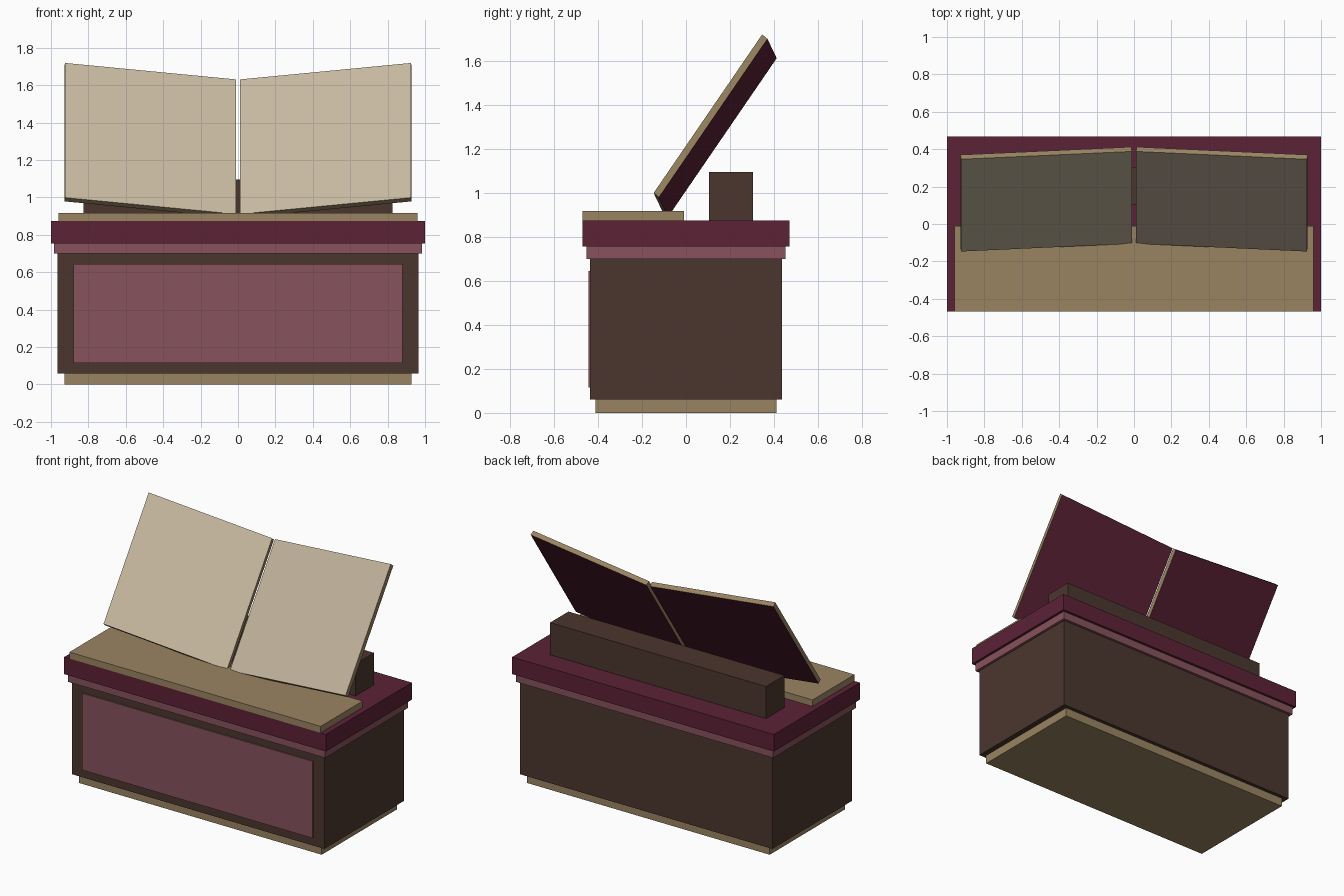
import bpy
import bmesh
from mathutils import Vector

cube = bpy.data.objects.get("Cube")
if cube:
    bpy.data.objects.remove(cube, do_unlink=True)


def material(name, hex_code):
    """Flat material from an sRGB hex code, stored as linear values."""
    srgb = [c / 255 for c in bytes.fromhex(hex_code)]
    lin = [c / 12.92 if c < 0.04 else ((c + 0.055) / 1.055) ** 2.4 for c in srgb]
    mat = bpy.data.materials.new(name)
    mat.use_nodes = True
    mat.diffuse_color = (*lin, 1)
    bsdf = mat.node_tree.nodes["Principled BSDF"]
    bsdf.inputs["Base Color"].default_value = (*lin, 1)
    return mat


tan = material("tan", "9A8462")
brown = material("dark_brown", "4B362E")
burgundy = material("burgundy", "5C2236")
rose = material("dusty_rose", "87525C")
cream = material("cream", "C6B8A0")


def slab(name, corner, across, depth, up, mats, pick=lambda n: 0):
    """Six-sided block spanned by three edge vectors from one corner."""
    corner, across, depth, up = map(Vector, (corner, across, depth, up))
    bm = bmesh.new()
    bmesh.ops.create_cube(bm, size=1)
    # colour faces by their direction before the block is slanted
    bm.normal_update()
    for f in bm.faces:
        f.material_index = pick(f.normal)
    for v in bm.verts:
        a, d, u = (c + 0.5 for c in v.co)
        v.co = corner + across * a + depth * d + up * u
    bmesh.ops.recalc_face_normals(bm, faces=bm.faces)
    mesh = bpy.data.meshes.new(name)
    bm.to_mesh(mesh)
    bm.free()
    for m in mats:
        mesh.materials.append(m)
    obj = bpy.data.objects.new(name, mesh)
    bpy.context.collection.objects.link(obj)
    return obj


def box(name, half_x, y0, y1, z0, z1, mat):
    return slab(name, (-half_x, y0, z0), (2 * half_x, 0, 0),
                (0, y1 - y0, 0), (0, 0, z1 - z0), [mat])


# Cabinet, from the floor up
box("plinth", 0.927, -0.41, 0.41, 0, 0.06, tan)
box("cabinet_body", 0.965, -0.435, 0.435, 0.06, 0.70, brown)
box("front_panel", 0.88, -0.444, -0.435, 0.115, 0.645, rose)
box("moulding", 0.983, -0.452, 0.452, 0.70, 0.755, rose)
box("top_slab", 1.0, -0.469, 0.469, 0.755, 0.873, burgundy)

# Ledge and rear support on the top
box("book_ledge", 0.96, -0.469, -0.01, 0.873, 0.918, tan)
box("rear_support", 0.825, 0.105, 0.305, 0.873, 1.095, brown)


def leaf_colour(n):
    """Cream reading side, burgundy cover behind, tan edges."""
    return 0 if n.y < -0.5 else 1 if n.y > 0.5 else 2


# Open book: two leaves leaning back, rising towards their outer edges
for name, side in (("book_leaf_left", 1), ("book_leaf_right", -1)):
    slab(name, (0.011 * side, -0.105, 0.911), (0.914 * side, -0.042, 0.088),
         (0.003 * side, 0.024, -0.02), (0, 0.493, 0.72),
         [cream, burgundy, tan], leaf_colour)
